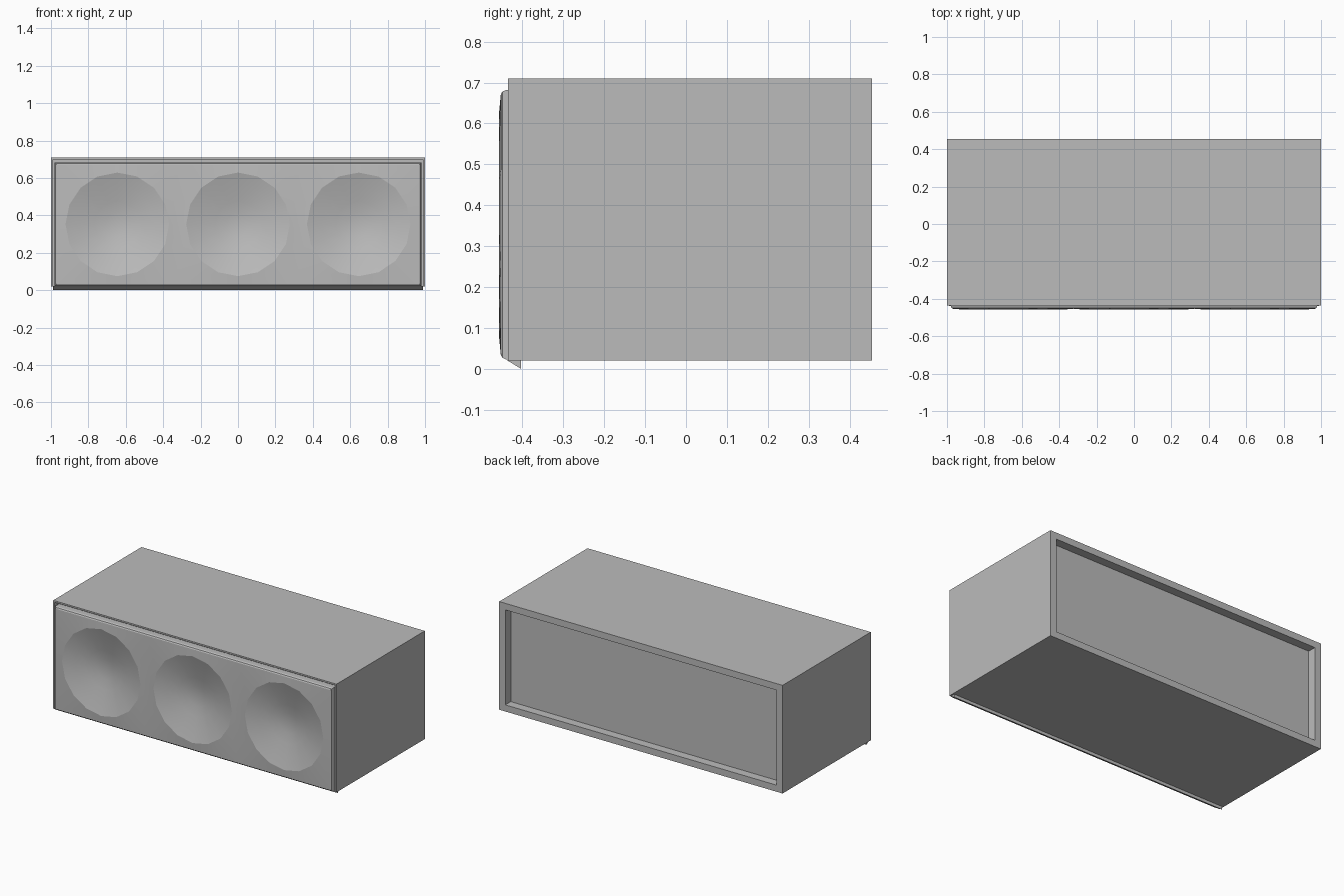
import bpy, bmesh, math

if "Cube" in bpy.data.objects:
    bpy.data.objects.remove(bpy.data.objects["Cube"])

SIDES = 16
CONE_Z = 0.352
X_EDGE, Z_LOW, Z_HIGH = 0.968, 0.033, 0.671   # flat face of the front panel

grey = bpy.data.materials.new("dark_grey")
grey.diffuse_color = (0.5, 0.5, 0.5, 1)
grey.use_nodes = True
grey.node_tree.nodes["Principled BSDF"].inputs["Base Color"].default_value = grey.diffuse_color


def make_object(bm, name, smooth=False):
    mesh = bpy.data.meshes.new(name)
    bm.to_mesh(mesh)
    bm.free()
    mesh.materials.append(grey)
    ob = bpy.data.objects.new(name, mesh)
    bpy.context.collection.objects.link(ob)
    if smooth:
        bpy.ops.object.select_all(action='DESELECT')
        bpy.context.view_layer.objects.active = ob
        ob.select_set(True)
        bpy.ops.object.shade_smooth_by_angle(angle=math.radians(14))
    return ob


def ring(bm, cx, r, y):
    return [bm.verts.new((cx + r * math.cos(2 * math.pi * i / SIDES), y,
                          CONE_Z + r * math.sin(2 * math.pi * i / SIDES)))
            for i in range(SIDES)]


def cell_border(bm, cx, hx, y):
    # points on a rectangle, one for each point of a ring
    cz, hz = (Z_LOW + Z_HIGH) / 2, (Z_HIGH - Z_LOW) / 2
    out = []
    for i in range(SIDES):
        c, s = math.cos(2 * math.pi * i / SIDES), math.sin(2 * math.pi * i / SIDES)
        m = max(abs(c), abs(s))
        out.append(bm.verts.new((cx + hx * c / m, y, cz + hz * s / m)))
    return out


def rect(bm, x, z0, z1, y):
    return [bm.verts.new(p) for p in ((-x, y, z0), (x, y, z0), (x, y, z1), (-x, y, z1))]


def bridge(bm, *loops):
    # same winding for every loop, listed from the outside inwards
    for a, b in zip(loops, loops[1:]):
        for i in range(len(a)):
            j = (i + 1) % len(a)
            bm.faces.new((a[i], a[j], b[j], b[i]))


# Cabinet: grooved open front, framed recess at the back
bm = bmesh.new()
loops = [rect(bm, 0.96, 0.03, 0.66, -0.405),
         rect(bm, 0.99, 0.022, 0.70, -0.405),
         rect(bm, 0.99, 0.022, 0.70, -0.435),
         rect(bm, 1.0, 0.02, 0.71, -0.435),
         rect(bm, 1.0, 0.02, 0.71, 0.455),
         rect(bm, 0.957, 0.062, 0.668, 0.455),
         rect(bm, 0.957, 0.062, 0.668, 0.40)]
bridge(bm, *loops)
back = bm.faces.new(loops[-1])
bmesh.ops.recalc_face_normals(bm, faces=bm.faces[:])
bm.normal_update()
if back.normal.y < 0:
    bmesh.ops.reverse_faces(bm, faces=bm.faces[:])
make_object(bm, "cabinet")

# Panel border with chamfered edge
bm = bmesh.new()
bridge(bm, rect(bm, 0.98, 0.022, 0.682, -0.405),
       rect(bm, 0.98, 0.022, 0.682, -0.439),
       rect(bm, 0.976, 0.027, 0.678, -0.449),
       rect(bm, X_EDGE, Z_LOW, Z_HIGH, -0.453))
make_object(bm, "panel_border")

# Front panel: three square cells, each with a shallow cone
bm = bmesh.new()
half = X_EDGE / 3
for cx in (-2 * half, 0, 2 * half):
    rings = [ring(bm, cx, r, y) for r, y in
             ((0.277, -0.457), (0.2, -0.435), (0.12, -0.417))]
    bridge(bm, cell_border(bm, cx, half, -0.453), *rings)
bmesh.ops.remove_doubles(bm, verts=bm.verts[:], dist=0.0005)
make_object(bm, "front_panel", True)

# Dished centre caps
for k in range(3):
    cx = (k - 1) * 2 * half
    bm = bmesh.new()
    inner = ring(bm, cx, 0.065, -0.405)
    bridge(bm, ring(bm, cx, 0.12, -0.417), inner)
    tip = bm.verts.new((cx, -0.401, CONE_Z))
    for i in range(SIDES):
        bm.faces.new((inner[i], inner[(i + 1) % SIDES], tip))
    make_object(bm, f"centre_cap_{k + 1}", True)

# Wedge lip under the front edge
bm = bmesh.new()
profile = ((-0.438, 0.021), (-0.404, 0.0), (-0.404, 0.021))
left, right = [[bm.verts.new((x, y, z)) for y, z in profile] for x in (-0.99, 0.99)]
bridge(bm, left, right)
bm.faces.new(left)
bm.faces.new(right)
bmesh.ops.recalc_face_normals(bm, faces=bm.faces[:])
make_object(bm, "bottom_lip")
